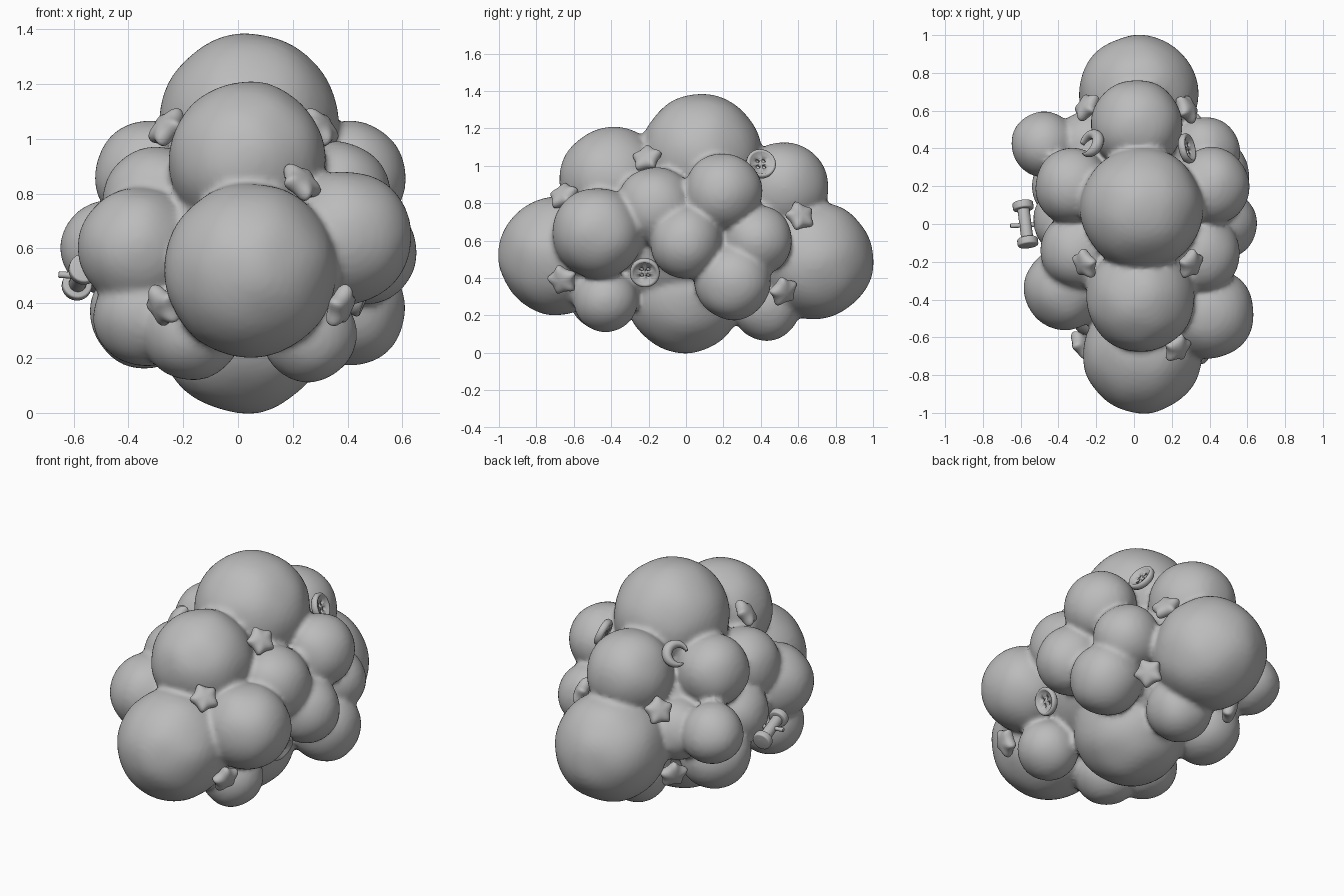
import bpy, bmesh, math
from mathutils import Vector, Matrix, noise

if "Cube" in bpy.data.objects:
    bpy.data.objects.remove(bpy.data.objects["Cube"])

grey = bpy.data.materials.new("soft grey")
grey.diffuse_color = (0.5, 0.5, 0.5, 1)
grey.use_nodes = True
grey.node_tree.nodes["Principled BSDF"].inputs["Base Color"].default_value = grey.diffuse_color


def make(name, bm, matrix=None, smooth=True):
    bmesh.ops.recalc_face_normals(bm, faces=bm.faces)
    me = bpy.data.meshes.new(name)
    bm.to_mesh(me)
    bm.free()
    me.materials.append(grey)
    for p in me.polygons:
        p.use_smooth = smooth
    ob = bpy.data.objects.new(name, me)
    bpy.context.collection.objects.link(ob)
    if matrix:
        ob.matrix_world = matrix
    return ob


def facing(pos, normal, spin=0):
    # local z points along the normal, local y stays upright
    rot = Vector(normal).to_track_quat('Z', 'Y').to_matrix().to_4x4()
    return Matrix.Translation(pos) @ rot @ Matrix.Rotation(math.radians(spin), 4, 'Z')


# Cloud puffs: x, y, z, radius
puffs = [
    (0.04, 0.08, 1.06, 0.325), (0.035, -0.39, 0.92, 0.288),   # top, upper front
    (0.045, -0.685, 0.52, 0.317), (0.025, 0.685, 0.495, 0.317),  # front, back
    (0.015, 0.52, 0.88, 0.245), (0.02, -0.01, 0.31, 0.312),   # upper back, bottom
    (0.39, -0.47, 0.64, 0.245), (0.41, 0.20, 0.86, 0.205),    # right side
    (0.35, -0.16, 0.78, 0.213), (0.46, 0.00, 0.59, 0.193),
    (0.37, 0.38, 0.60, 0.19), (0.41, 0.25, 0.38, 0.205),
    (0.26, -0.43, 0.285, 0.172), (0.03, 0.43, 0.25, 0.185),
    (-0.32, 0.20, 0.86, 0.205), (-0.36, -0.34, 0.60, 0.222),  # left side
    (-0.29, -0.14, 0.77, 0.205), (-0.475, 0.42, 0.60, 0.175),
    (-0.24, 0.42, 0.57, 0.18), (-0.34, 0.20, 0.36, 0.20),
    (-0.35, 0.02, 0.55, 0.185), (-0.17, -0.44, 0.30, 0.182),
    (-0.34, -0.33, 0.36, 0.19),
]
bm = bmesh.new()
for x, y, z, r in puffs:
    new = bmesh.ops.create_icosphere(bm, subdivisions=4, radius=r,
                                     matrix=Matrix.Translation((x, y, z)))["verts"]
    c = Vector((x, y, z))
    for v in new:
        v.co += (v.co - c).normalized() * 0.008 * noise.noise(v.co * 6)
# solid core filling the gaps between puffs
bmesh.ops.create_icosphere(bm, subdivisions=4, radius=1, matrix=Matrix.Translation(
    (0.02, 0, 0.6)) @ Matrix.Diagonal((0.38, 0.62, 0.38, 1)))
cloud = make("cloud_body", bm)
m = cloud.modifiers.new("merge", 'REMESH')
m.mode, m.voxel_size, m.use_smooth_shade = 'VOXEL', 0.016, True
m = cloud.modifiers.new("soften", 'SMOOTH')
m.factor, m.iterations = 0.5, 4


def star(name, pos, normal, spin=0):
    bm = bmesh.new()
    rings = []
    for h in (-0.026, 0.026):
        rings.append([bm.verts.new((r * math.sin(a), r * math.cos(a), h))
                      for i in range(10)
                      for r, a in [((0.108, 0.056)[i % 2], i * math.pi / 5)]])
    low, high = bm.verts.new((0, 0, -0.045)), bm.verts.new((0, 0, 0.045))
    for i in range(10):
        j = (i + 1) % 10
        bm.faces.new((rings[0][i], rings[0][j], rings[1][j], rings[1][i]))
        bm.faces.new((rings[1][i], rings[1][j], high))
        bm.faces.new((rings[0][j], rings[0][i], low))
    ob = make(name, bm, facing(pos, normal, spin))
    ob.modifiers.new("puff", 'SUBSURF').levels = 2
    ob.modifiers["puff"].render_levels = 2


# Stars tucked into the creases
stars = [
    ((0.30, -0.21, 1.04), (0.7, -0.35, 0.6), 10),
    ((-0.26, -0.21, 1.04), (-0.7, -0.35, 0.6), -10),
    ((0.23, -0.655, 0.84), (0.6, -0.45, 0.65), 15),
    ((0.375, -0.66, 0.39), (0.85, -0.3, -0.35), 10),
    ((-0.275, -0.64, 0.39), (-0.75, -0.45, -0.4), 10),
    ((0.28, 0.61, 0.73), (0.8, 0.4, 0.4), 10),
    ((-0.25, 0.62, 0.755), (-0.7, 0.5, 0.45), 0),
    ((0.33, 0.52, 0.33), (0.75, 0.5, -0.4), 20),
    ((-0.27, 0.51, 0.33), (-0.75, 0.55, -0.3), 0),
]
for i, s in enumerate(stars):
    star(f"star_{i + 1}", *s)


def button(name, pos, normal):
    # lathed disc with raised rim
    prof = [(0, -0.02), (0.07, -0.02), (0.08, -0.008), (0.08, 0.012), (0.073, 0.02),
            (0.062, 0.018), (0.055, 0.006), (0, 0.006)]
    bm = bmesh.new()
    vs = [bm.verts.new((r, 0, z)) for r, z in prof]
    edges = [bm.edges.new(p) for p in zip(vs, vs[1:])]
    bmesh.ops.spin(bm, geom=vs + edges, cent=(0, 0, 0), axis=(0, 0, 1),
                   angle=math.tau, steps=36)
    bmesh.ops.remove_doubles(bm, verts=bm.verts, dist=1e-4)
    mat = facing(pos, normal)
    ob = make(name, bm, mat)
    # four thread holes
    bm = bmesh.new()
    for sx in (-1, 1):
        for sy in (-1, 1):
            bmesh.ops.create_cone(bm, cap_ends=True, segments=12, radius1=0.011,
                                  radius2=0.011, depth=0.1, matrix=Matrix.Translation(
                                      (sx * 0.017, sy * 0.017, 0)))
    cutter = make(name + "_hole_cutter", bm, mat)
    cutter.hide_render = True
    cutter.hide_set(True)
    cut = ob.modifiers.new("holes", 'BOOLEAN')
    cut.operation, cut.object, cut.solver = 'DIFFERENCE', cutter, 'EXACT'


button("upper_button", (0.28, 0.40, 1.01), (0.9, 0.2, 0.35))
button("lower_button", (0.45, -0.22, 0.43), (0.9, -0.05, -0.35))

# Crescent moon: tapered bent tube
bm = bmesh.new()
rows = []
for i in range(25):
    t = i / 24
    a = math.radians(-140 + 280 * t)
    w = 0.006 + 0.024 * math.sin(math.pi * t)
    rows.append([bm.verts.new(((0.06 + w * math.cos(b)) * math.cos(a),
                               (0.06 + w * math.cos(b)) * math.sin(a),
                               (0.012 + 0.7 * w) * math.sin(b)))
                 for b in [k * math.tau / 12 for k in range(12)]])
for p, q in zip(rows, rows[1:]):
    for k in range(12):
        bm.faces.new((p[k], p[(k + 1) % 12], q[(k + 1) % 12], q[k]))
bm.faces.new(rows[0])
bm.faces.new(rows[-1])
make("crescent_moon", bm, facing((-0.235, 0.42, 1.02), (-0.65, 0.45, 0.6), 150))


def rod(name, a, b, r, bevel=0.008):
    a, b = Vector(a), Vector(b)
    bm = bmesh.new()
    bmesh.ops.create_cone(bm, cap_ends=True, segments=24, radius1=r, radius2=r,
                          depth=(b - a).length)
    ob = make(name, bm, facing((a + b) / 2, b - a))
    bv = ob.modifiers.new("round", 'BEVEL')
    bv.width, bv.segments = bevel, 3


# Thread spool with a pin on the left side
p, q = Vector((-0.56, -0.115, 0.53)), Vector((-0.59, 0.115, 0.46))
rod("spool_core", p, q, 0.032)
rod("spool_front_flange", p, p.lerp(q, 0.17), 0.055)
rod("spool_back_flange", p.lerp(q, 0.83), q, 0.055)
rod("spool_pin", (-0.655, -0.01, 0.505), (-0.45, 0.0, 0.49), 0.012, 0.004)
